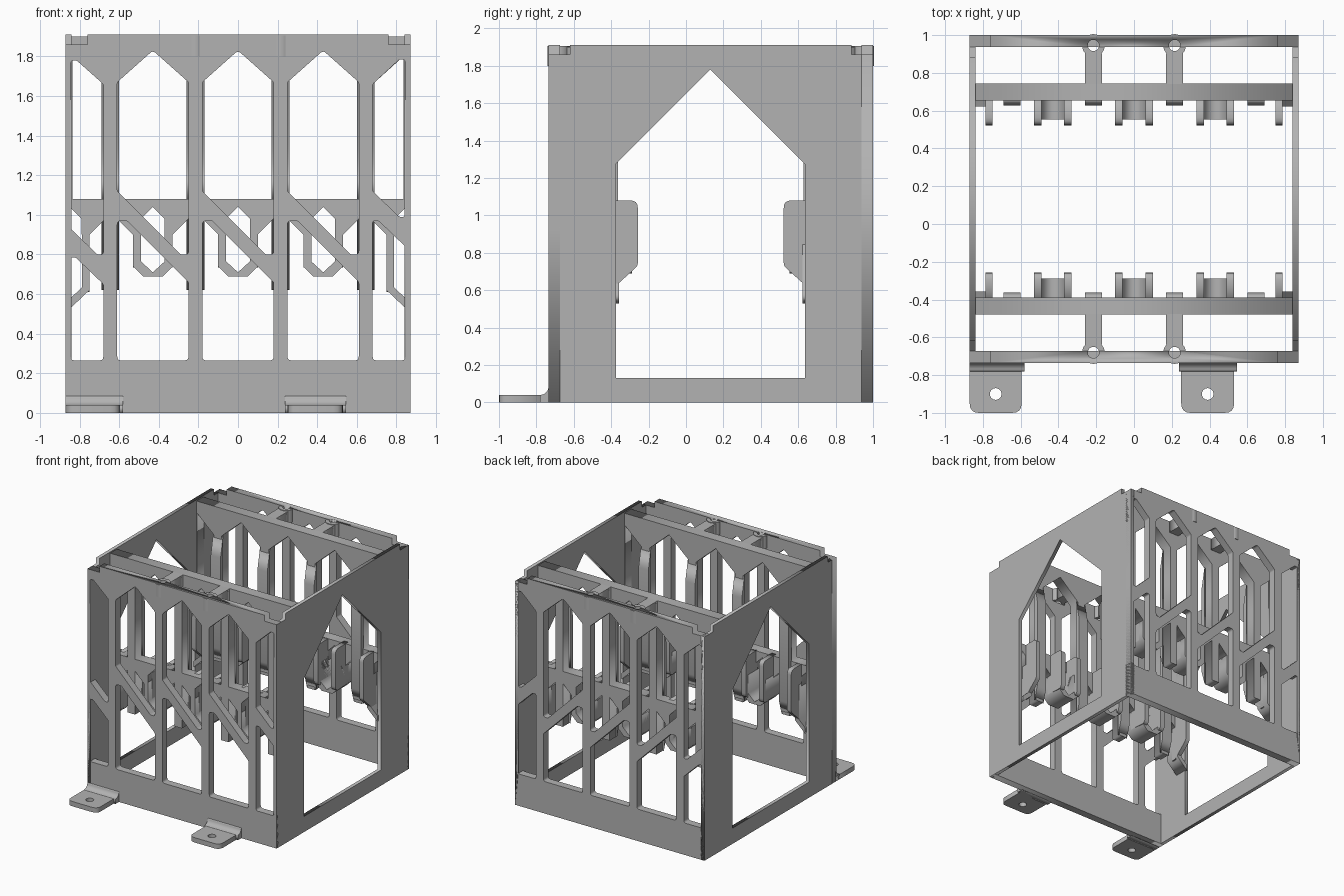
import bpy, math
from mathutils import Vector

if "Cube" in bpy.data.objects:
    bpy.data.objects.remove(bpy.data.objects["Cube"])

grey = bpy.data.materials.new("plain_grey")
grey.diffuse_color = (0.45, 0.45, 0.45, 1)
grey.use_nodes = True
grey.node_tree.nodes["Principled BSDF"].inputs["Base Color"].default_value = grey.diffuse_color

YC = 0.1325                      # middle plane between the front and back walls
CENTRES = (-0.43, 0.0, 0.43)
ROT = {"x": (math.pi / 2, 0, math.pi / 2), "y": (math.pi / 2, 0, 0), "z": (0, 0, 0)}


def rounded(pts, radius, steps=4):
    """Round every corner of a closed outline."""
    out = []
    n = len(pts)
    for i in range(n):
        p, a, b = (Vector(pts[j % n]) for j in (i, i - 1, i + 1))
        da, db = a - p, b - p
        half = da.angle(db) / 2
        cut = min(radius / math.tan(half), 0.45 * da.length, 0.45 * db.length)
        s, e = p + da.normalized() * cut, p + db.normalized() * cut
        for k in range(steps + 1):
            t = k / steps
            out.append(tuple(s * (1 - t) ** 2 + p * 2 * t * (1 - t) + e * t * t))
    return out


def circle(cx, cy, r, n=24):
    return [(cx + r * math.cos(2 * math.pi * i / n), cy + r * math.sin(2 * math.pi * i / n))
            for i in range(n)]


def plate(name, loops, axis, a, b):
    """Extrude an outline with holes along an axis, between a and b."""
    cu = bpy.data.curves.new(name, "CURVE")
    cu.dimensions = "2D"
    cu.fill_mode = "BOTH"
    cu.extrude = abs(b - a) / 2
    for loop in loops:
        sp = cu.splines.new("POLY")
        sp.points.add(len(loop) - 1)
        for pt, (u, v) in zip(sp.points, loop):
            pt.co = (u, v, 0, 1)
        sp.use_cyclic_u = True
    ob = bpy.data.objects.new(name, cu)
    ob.rotation_euler = ROT[axis]
    ob.location["xyz".index(axis)] = (a + b) / 2
    bpy.context.collection.objects.link(ob)
    bpy.ops.object.select_all(action="DESELECT")
    ob.select_set(True)
    bpy.context.view_layer.objects.active = ob
    bpy.ops.object.convert(target="MESH")
    ob = bpy.context.object
    ob.data.materials.clear()
    ob.data.materials.append(grey)
    return ob


def rect(u0, u1, v0, v1):
    return [(u0, v0), (u1, v0), (u1, v1), (u0, v1)]


# Window outlines shared by the front and back walls
windows = []
for c in CENTRES:
    l, r = c - 0.18, c + 0.18
    windows.append([(l, 1.12), (l, 1.67), (c, 1.83), (r, 1.67), (r, 0.80), (r - 0.04, 0.80)])
    windows.append([(l, 0.265), (l, 0.97), (l + 0.05, 0.97), (r, 0.66), (r, 0.265)])
windows += [
    [(-0.845, 0.93), (-0.845, 1.78), (-0.815, 1.78), (-0.68, 1.66), (-0.68, 0.80), (-0.71, 0.80)],
    [(-0.845, 0.265), (-0.845, 0.785), (-0.82, 0.785), (-0.68, 0.65), (-0.68, 0.265)],
    [(0.68, 1.12), (0.68, 1.66), (0.815, 1.785), (0.845, 1.785), (0.845, 0.99), (0.815, 0.99)],
    [(0.68, 0.265), (0.68, 0.97), (0.71, 0.97), (0.845, 0.84), (0.845, 0.265)]]
windows = [rounded(w, 0.02) for w in windows]

wall_outline = [(-0.87, 0), (0.87, 0), (0.87, 1.86), (0.76, 1.86), (0.76, 1.91),
                (-0.76, 1.91), (-0.76, 1.86), (-0.87, 1.86)]

# Inner rack outline: ribs reach down between the slots, a band carries the cups
RIB_END = 0.62
bottom = [(-0.84, 1.03), (-0.79, 0.98), (-0.79, 0.90), (-0.75, 0.90), (-0.68, 0.97), (-0.68, RIB_END)]
for c in CENTRES:
    bottom += [(c + u, v) for u, v in (
        (-0.18, RIB_END), (-0.18, 0.98), (-0.10, 0.90), (-0.06, 0.90), (-0.06, 0.98), (0, 1.04),
        (0.06, 0.98), (0.06, 0.90), (0.10, 0.90), (0.18, 0.98), (0.18, RIB_END))]
bottom += [(-u, v) for u, v in bottom[5::-1]]
rack_loops = [bottom + [(0.84, 1.90), (-0.84, 1.90)]]
rack_loops += [[(c - 0.18, 1.08), (c + 0.18, 1.08), (c + 0.18, 1.67), (c, 1.83), (c - 0.18, 1.67)]
               for c in CENTRES]
rack_loops += [[(s * 0.68, 1.08), (s * 0.835, 1.08), (s * 0.835, 1.80), (s * 0.68, 1.66)]
               for s in (-1, 1)]

for s, side in ((-1, "front"), (1, "back")):
    def Y(d):
        return YC + s * d

    # Outer wall with screw holes in its top edge
    wall = plate(side + "_wall", [wall_outline] + windows, "y", Y(0.8675), Y(0.805))
    for x in (-0.215, 0.215):
        cutter = plate(side + "_hole_cutter", [circle(x, Y(0.813), 0.03)], "z", 1.80, 2.0)
        cutter.hide_render = True
        cutter.hide_viewport = True
        mod = wall.modifiers.new("screw_hole", "BOOLEAN")
        mod.operation = "DIFFERENCE"
        mod.object = cutter
        # Screw boss and bridge to the rack
        boss = circle(x, Y(0.813), 0.06)
        plate(side + "_boss", [boss, circle(x, Y(0.813), 0.03)], "z", 1.80, 1.905)
        plate(side + "_bridge", [rect(x - 0.045, x + 0.045, Y(0.61), Y(0.77))], "z", 1.80, 1.90)

    # Inner rack
    plate(side + "_rack", rack_loops, "y", Y(0.6125), Y(0.5225))

    # Raised ribs on the rack
    rib = [(Y(0.53), RIB_END), (Y(0.495), 0.74), (Y(0.495), 1.50), (Y(0.53), 1.68)]
    for x in (-0.645, -0.215, 0.215, 0.645):
        plate(side + "_rib", [rib], "x", x - 0.045, x + 0.045)

    # Cup side plates, with rounded tips
    def cheek(low):
        pts = [(0.56, low), (0.5225, low), (0.39, 0.73), (0.39, 1.08), (0.56, 1.08)]
        tip = rounded(pts, 0.04)[10:20]
        return [(Y(d), z) for d, z in pts[:2] + tip + pts[4:]]

    # Full cups
    for c in CENTRES:
        for m in (-1, 1):
            plate(side + "_cup_cheek", [cheek(0.74)], "x", c + m * 0.06, c + m * 0.10)
        trough = [(c + u, v) for u, v in (
            (-0.10, 0.92), (-0.10, 0.74), (-0.05, 0.69), (0.05, 0.69), (0.10, 0.74), (0.10, 0.92),
            (0.06, 0.92), (0.06, 0.765), (0, 0.71), (-0.06, 0.765), (-0.06, 0.92))]
        plate(side + "_cup_trough", [trough], "y", Y(0.6125), Y(0.42))

    # Half cups against the side walls
    for m in (-1, 1):
        plate(side + "_half_cup_cheek", [cheek(0.61)], "x", m * 0.75, m * 0.787)
        trough = [(m * u, v) for u, v in (
            (0.75, 0.92), (0.75, 0.62), (0.845, 0.53), (0.845, 0.58), (0.787, 0.635), (0.787, 0.92))]
        plate(side + "_half_cup_trough", [trough], "y", Y(0.6125), Y(0.49))

# Side walls with a pointed opening
side_outline = [(-0.735, 0), (1.0, 0), (1.0, 1.86), (0.885, 1.86), (0.885, 1.91),
                (-0.62, 1.91), (-0.62, 1.86), (-0.735, 1.86)]
opening = [(-0.375, 0.13), (0.635, 0.13), (0.635, 1.275), (0.13, 1.78), (-0.375, 1.275)]
for m, name in ((-1, "left_wall"), (1, "right_wall")):
    plate(name, [side_outline, opening], "x", m * 0.84, m * 0.87)

# Mounting feet with a curved root
for x0, x1, flare in ((-0.87, -0.595, 0), (0.25, 0.53, 0.025)):
    tab = [(x0, -0.72), (x0, -1.0), (x1, -1.0), (x1, -0.72)]
    tab = tab[:1] + rounded(tab, 0.05)[5:15] + tab[3:]
    plate("foot", [tab, circle((x0 + x1) / 2, -0.9, 0.031)], "z", 0, 0.04)
    root = [(-0.72, 0.0), (-0.72, 0.085), (-0.735, 0.085)]
    root += [(-0.78 + 0.045 * math.cos(a), 0.085 - 0.045 * math.sin(a))
             for a in (math.pi * k / 12 for k in range(1, 7))] + [(-0.78, 0.0)]
    plate("foot_root", [root], "x", x0 - flare * 0.5, x1 + 0.015)
